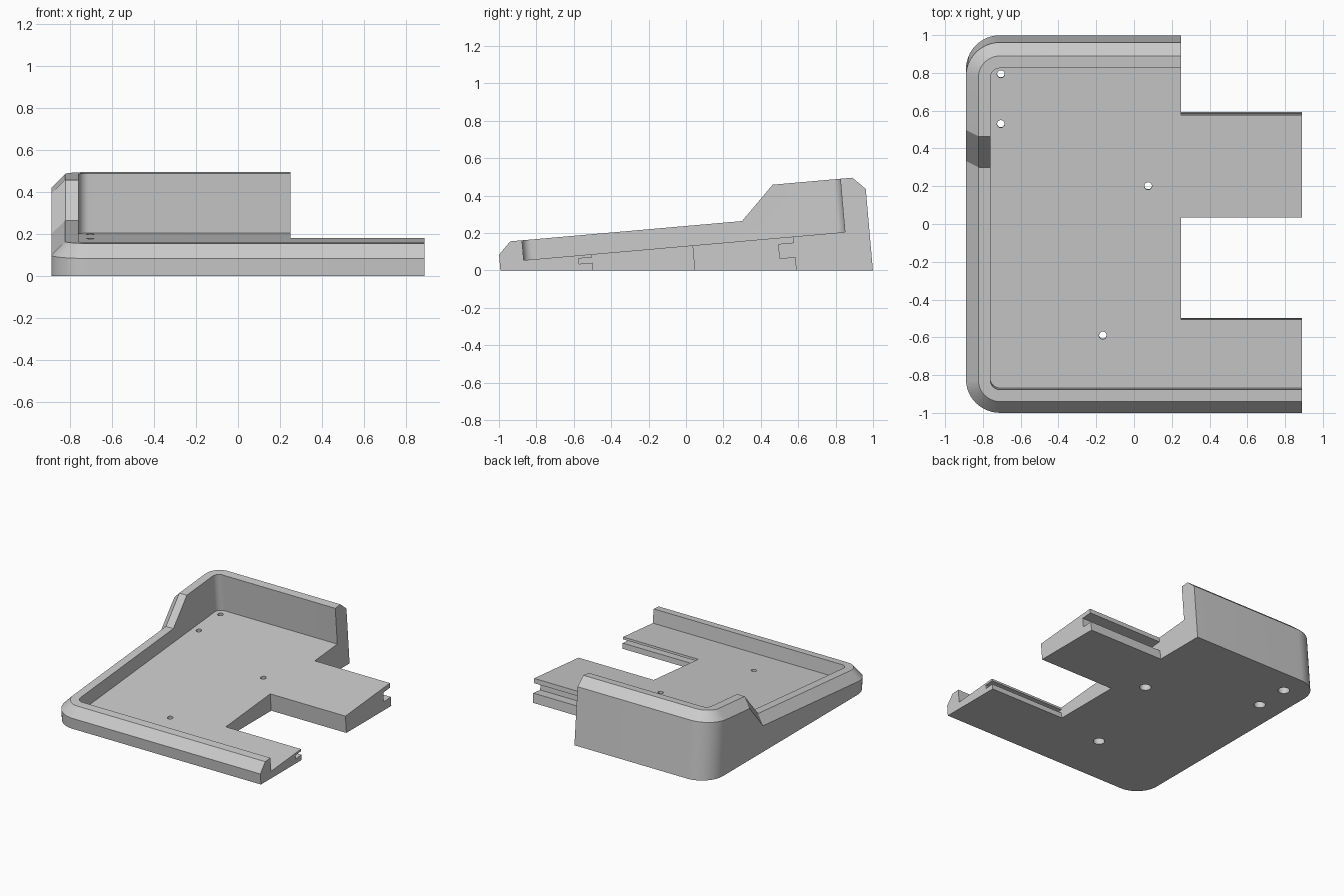
import bpy, bmesh
from math import radians, sin, cos, pi
from mathutils import Matrix, Vector

cube = bpy.data.objects.get("Cube")
if cube:
    bpy.data.objects.remove(cube, do_unlink=True)

# Tilted working frame: its z = 0 is the sloping tray floor
TILT = Matrix.Translation((0, 0, 0.131)) @ Matrix.Rotation(radians(5), 4, 'X')
LEFT, RIGHT, FRONT, BACK = -0.89, 0.89, -1.0, 0.984
RADIUS, BEVEL = 0.18, 0.066
LOW, HIGH = 0.1065, 0.286
STEP_X = 0.25

grey = bpy.data.materials.new("plain grey")
grey.use_nodes = True
grey.diffuse_color = (0.6, 0.6, 0.6, 1)
grey.node_tree.nodes["Principled BSDF"].inputs["Base Color"].default_value = (0.6, 0.6, 0.6, 1)


def outline(x0, y0, y1, r, x1=1.2, steps=12):
    """Rectangle whose two corners at the x0 end are rounded."""
    pts = [(x1, y0), (x1, y1)]
    for cy, start in ((y1 - r, pi / 2), (y0 + r, pi)):
        for i in range(steps + 1):
            a = start + pi / 2 * i / steps
            pts.append((x0 + r + r * cos(a), cy + r * sin(a)))
    return pts


def plan(inset, x1=1.2):
    """Outer plan moved inward by inset."""
    return outline(LEFT + inset, FRONT + inset, BACK - inset, RADIUS - inset, x1)


def loft(bm, rings):
    """Closed solid through rings of (outline, height)."""
    loops = [[bm.verts.new((x, y, z)) for x, y in pts] for pts, z in rings]
    bm.faces.new(loops[0][::-1])
    bm.faces.new(loops[-1])
    for a, b in zip(loops, loops[1:]):
        for i in range(len(a)):
            j = (i + 1) % len(a)
            bm.faces.new((a[i], a[j], b[j], b[i]))


def slice_off(bm, point, normal):
    """Remove what lies on the normal's side and cap the cut."""
    geom = bm.verts[:] + bm.edges[:] + bm.faces[:]
    cut = bmesh.ops.bisect_plane(bm, geom=geom, plane_co=point, plane_no=normal,
                                 clear_outer=True)["geom_cut"]
    edges = [e for e in cut if isinstance(e, bmesh.types.BMEdge)]
    bmesh.ops.edgeloop_fill(bm, edges=edges)


def solid(name, rings, tilted_cuts=(), level_cuts=()):
    """Lofted solid in the tilted frame, trimmed before and after tilting."""
    bm = bmesh.new()
    loft(bm, rings)
    for point, normal in tilted_cuts:
        slice_off(bm, point, normal)
    bm.transform(TILT)
    for point, normal in level_cuts:
        slice_off(bm, point, normal)
    bmesh.ops.recalc_face_normals(bm, faces=bm.faces)
    mesh = bpy.data.meshes.new(name)
    bm.to_mesh(mesh)
    bm.free()
    mesh.materials.append(grey)
    obj = bpy.data.objects.new(name, mesh)
    bpy.context.collection.objects.link(obj)
    return obj


def block(name, x0, x1, y0, y1, z0, z1, cuts=()):
    rect = [(x0, y0), (x1, y0), (x1, y1), (x0, y1)]
    return solid(name, [(rect, z0), (rect, z1)], cuts)


def drill(name, x, y, r, z0, z1):
    ring = [(x + r * cos(2 * pi * i / 24), y + r * sin(2 * pi * i / 24)) for i in range(24)]
    return solid(name, [(ring, z0), (ring, z1)])


def combine(target, tool, operation='DIFFERENCE'):
    tool.hide_render = True
    mod = target.modifiers.new("combine", 'BOOLEAN')
    mod.operation, mod.solver, mod.object = operation, 'EXACT', tool
    bpy.context.view_layer.objects.active = target
    bpy.ops.object.modifier_apply(modifier=mod.name)
    bpy.data.objects.remove(tool, do_unlink=True)


# Full-height bevelled body standing on the ground
tray = solid("tray", [(plan(0), -0.5), (plan(0), HIGH - BEVEL), (plan(BEVEL), HIGH)],
             level_cuts=[((RIGHT, 0, 0), (1, 0, 0)), ((0, 0, 0), (0, 0, -1))])

# Envelope of the low rim (flared so its bevel runs past the walls) plus the rear ramp
FLARE = 0.2
envelope = solid("rim_envelope", [(plan(-FLARE, 1.4), -0.7),
                                  (plan(-FLARE, 1.4), LOW - BEVEL - FLARE),
                                  (plan(BEVEL, 1.4), LOW)])
foot = (LEFT + BEVEL + 0.001, 0.3105, LOW)
ramp = Vector((0, -1, 1)).normalized()
wedge = block("ramp_envelope", -1.5, 1.6, -1.4, 1.5, -0.9, 0.8,
              [(foot, ramp), (foot, ramp + Vector((-1, 0, 0)))])
combine(envelope, wedge, 'UNION')
combine(tray, envelope, 'INTERSECT')

# Recessed floor, open to the right
recess = outline(-0.76, -0.871, 0.853, 0.05)
combine(tray, solid("recess_cutter", [(recess, 0), (recess, 1)]))

# Notches that leave two arms, and the grooves along the arms' back edges
FRONT_ARM, REAR_ARM = -0.507, 0.578
combine(tray, block("notch_cutter", STEP_X, 1.1, FRONT_ARM, 0.035, -0.6, 0.9))
combine(tray, block("corner_cutter", STEP_X, 1.1, REAR_ARM, 1.2, -0.6, 0.9))
combine(tray, block("front_groove", STEP_X, 1.1, -0.578, FRONT_ARM + 0.02, -0.0455, -0.017))
combine(tray, block("rear_groove", STEP_X, 1.1, 0.494, REAR_ARM + 0.02, -0.11, -0.035))

# Screw holes, counterbored from below
for x, y in ((-0.705, 0.797), (-0.705, 0.532), (0.075, 0.202), (-0.165, -0.592)):
    combine(tray, drill("bore", x, y, 0.02, -0.5, 0.03))
    combine(tray, drill("counterbore", x, y, 0.041, -0.5, -0.03))

bpy.ops.object.select_all(action='DESELECT')
tray.select_set(True)
bpy.context.view_layer.objects.active = tray
bpy.ops.object.shade_smooth_by_angle(angle=radians(25))
